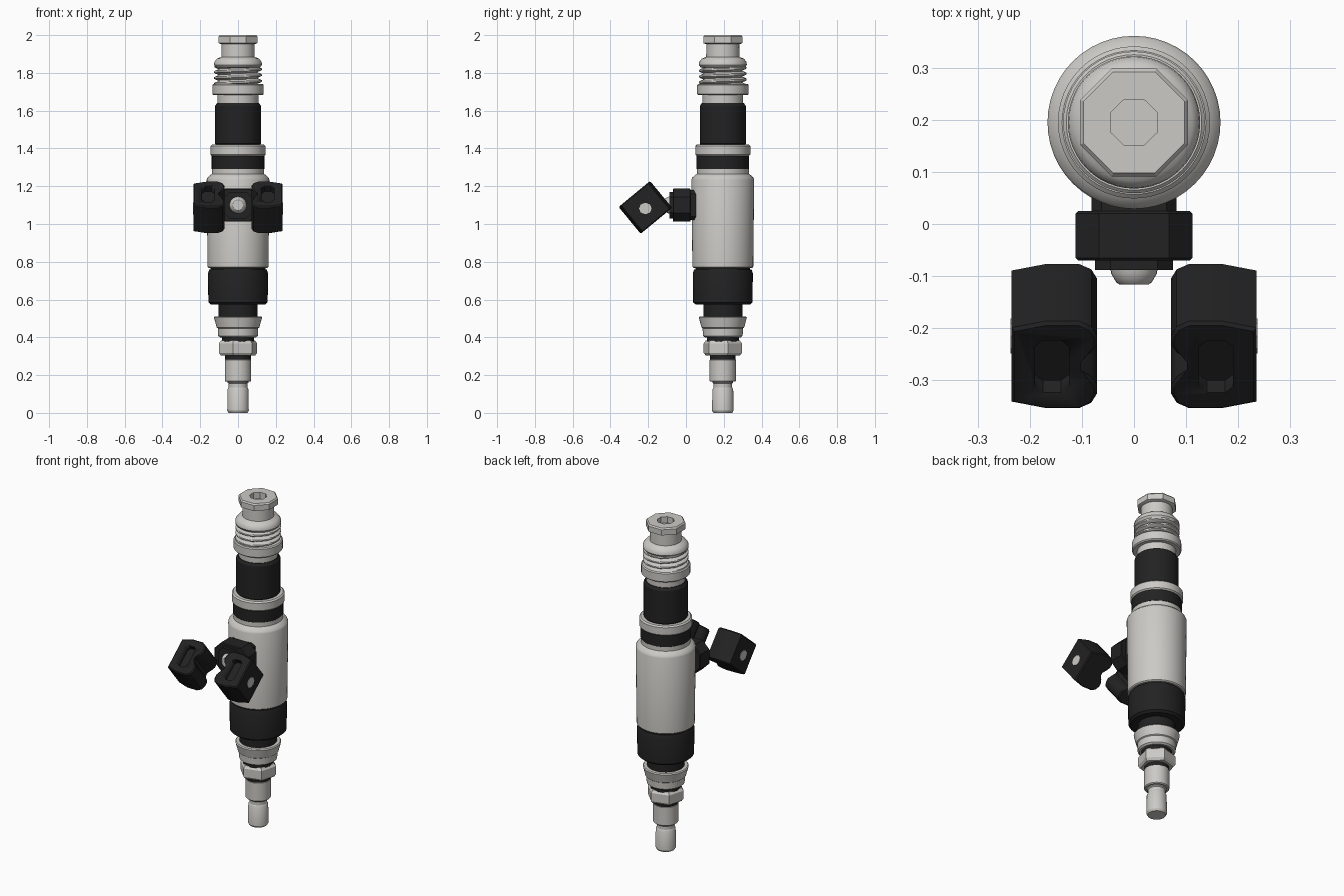
import bpy, bmesh, math
from mathutils import Vector

if "Cube" in bpy.data.objects:
    bpy.data.objects.remove(bpy.data.objects["Cube"])

AX = 0.195  # y position of the main barrel axis


def material(name, col):
    m = bpy.data.materials.new(name)
    m.diffuse_color = (*col, 1)
    m.use_nodes = True
    m.node_tree.nodes["Principled BSDF"].inputs["Base Color"].default_value = m.diffuse_color
    return m


SILVER = material("brushed silver", (0.60, 0.59, 0.56))
BLACK = material("matte black", (0.016, 0.016, 0.016))


def finish(bm, name, mat, angle=30):
    bmesh.ops.remove_doubles(bm, verts=bm.verts, dist=1e-5)
    bmesh.ops.recalc_face_normals(bm, faces=bm.faces)
    me = bpy.data.meshes.new(name)
    bm.to_mesh(me)
    bm.free()
    ob = bpy.data.objects.new(name, me)
    bpy.context.collection.objects.link(ob)
    me.materials.append(mat)
    bpy.ops.object.select_all(action='DESELECT')
    ob.select_set(True)
    bpy.context.view_layer.objects.active = ob
    bpy.ops.object.shade_smooth_by_angle(angle=math.radians(angle))
    return ob


def lathe(name, prof, mat, n=48, rot=0.0, place=lambda x, y, z: (x, y + AX, z)):
    """Revolve (radius, height) points; both ends are capped."""
    bm = bmesh.new()
    rings = []
    for r, z in prof:
        rings.append([bm.verts.new(place(r * math.cos(rot + 2 * math.pi * i / n),
                                         r * math.sin(rot + 2 * math.pi * i / n), z))
                      for i in range(n)])
    for a, b in zip(rings, rings[1:]):
        for i in range(n):
            j = (i + 1) % n
            bm.faces.new((a[i], a[j], b[j], b[i]))
    bm.faces.new(rings[0])
    bm.faces.new(rings[-1])
    return finish(bm, name, mat)


def band(name, r, z0, z1, mat, c=0.008, **k):
    """Cylinder with chamfered rims."""
    return lathe(name, [(r - c, z0), (r, z0 + c), (r, z1 - c), (r - c, z1)], mat, **k)


def prism(name, pts, d0, d1, place, mat, bevel=0.0):
    """Extrude a 2D outline between two depths, mapped by place(a, b, depth)."""
    bm = bmesh.new()
    lo = [bm.verts.new(place(a, b, d0)) for a, b in pts]
    hi = [bm.verts.new(place(a, b, d1)) for a, b in pts]
    bm.faces.new(lo)
    bm.faces.new(hi)
    n = len(pts)
    for i in range(n):
        j = (i + 1) % n
        bm.faces.new((lo[i], lo[j], hi[j], hi[i]))
    if bevel:
        es = [e for e in bm.edges if (e.verts[0] in lo) == (e.verts[1] in lo)]
        bmesh.ops.bevel(bm, geom=es, offset=bevel, segments=1, affect='EDGES')
    return finish(bm, name, mat)


# Lower tip and shaft
lathe("tip", [(0.050, 0), (0.057, 0.012), (0.055, 0.125), (0.049, 0.135), (0.049, 0.155),
              (0.055, 0.16), (0.055, 0.17)], SILVER)
band("lower_shaft", 0.070, 0.165, 0.285, SILVER, 0.005)
band("lower_seal", 0.068, 0.275, 0.31, BLACK, 0.003)
lathe("hex_nut", [(0.093, 0.303), (0.105, 0.318), (0.105, 0.368), (0.093, 0.383)],
      SILVER, n=6, rot=math.radians(15))
band("upper_seal", 0.085, 0.375, 0.41, BLACK, 0.003)
lathe("lower_cone", [(0.095, 0.40), (0.105, 0.408), (0.107, 0.448), (0.113, 0.452),
                     (0.127, 0.505), (0.122, 0.511)], SILVER)

# Black collar and main barrel
band("collar_neck", 0.103, 0.505, 0.59, BLACK, 0.004)
lathe("collar", [(0.143, 0.573), (0.157, 0.585), (0.159, 0.74), (0.152, 0.76)], BLACK)
band("barrel_gap", 0.145, 0.755, 0.78, BLACK, 0.002)
lathe("barrel", [(0.155, 0.767), (0.161, 0.773), (0.166, 1.235), (0.162, 1.245),
                 (0.146, 1.26), (0.138, 1.265), (0.138, 1.295)], SILVER)
band("black_stripe", 0.139, 1.29, 1.365, BLACK, 0.002)
band("upper_ring", 0.146, 1.36, 1.42, SILVER, 0.008)

# Grip, flange, thread and top
lathe("grip", [(0.115, 1.415), (0.122, 1.425), (0.122, 1.625), (0.112, 1.64)], BLACK)
band("grip_neck", 0.108, 1.63, 1.69, SILVER, 0.003)
band("flange", 0.136, 1.682, 1.742, SILVER, 0.006)
band("thread_core", 0.100, 1.735, 1.85, SILVER, 0.003)

bm = bmesh.new()  # helical thread surface
N, M, Z0, Z1, PITCH = 48, 24, 1.742, 1.835, 0.031
rows = []
for k in range(M + 1):
    z = Z0 + (Z1 - Z0) * k / M
    row = []
    for i in range(N):
        t = ((z - Z0) / PITCH - i / N) % 1.0
        r = 0.101 + 0.025 * min(1.0, 1.5 * (1 - abs(2 * t - 1)))
        a = 2 * math.pi * i / N
        row.append(bm.verts.new((r * math.cos(a), AX + r * math.sin(a), z)))
    rows.append(row)
for a, b in zip(rows, rows[1:]):
    for i in range(N):
        j = (i + 1) % N
        bm.faces.new((a[i], a[j], b[j], b[i]))
finish(bm, "thread", SILVER)

lathe("rounded_bead", [(0.10, 1.825), (0.118, 1.83), (0.127, 1.843), (0.125, 1.858),
                       (0.112, 1.875), (0.088, 1.885), (0.087, 1.96)], SILVER)
lathe("top_cap", [(0.100, 1.953), (0.112, 1.958), (0.112, 1.992), (0.105, 2.0), (0.048, 2.0),
                  (0.048, 1.962)], SILVER, n=8, rot=math.pi / 8)
# Round the octagonal cap's bore
bore = bpy.data.objects["top_cap"]
for v in bore.data.vertices:
    if math.hypot(v.co.x, v.co.y - AX) < 0.05:
        v.co.x *= 1.02

# Side bracket
ZB = 1.10


def facing(a, b, d):
    return (a, d, ZB + b)


def octagon(w, h, c):
    return [(w, -h + c), (w, h - c), (w - c, h), (-w + c, h),
            (-w, h - c), (-w, -h + c), (-w + c, -h), (w - c, -h)]


prism("bracket_foot", octagon(0.082, 0.08, 0.02), 0.02, 0.10, facing, BLACK)
prism("bracket_block", octagon(0.112, 0.088, 0.045), -0.07, 0.025, facing, BLACK, 0.005)
prism("bracket_plate", octagon(0.075, 0.07, 0.03), -0.088, -0.06, facing, BLACK)
lathe("front_knob", [(0.046, -0.08), (0.044, -0.095), (0.034, -0.112), (0.028, -0.116)],
      SILVER, n=24, place=lambda x, y, z: (x, z, ZB + y))

# Pair of tilted clamp jaws with rounded inner lobes and a slot in the front face
ANG = math.radians(39.5)
VDIR = Vector((0, math.cos(ANG), math.sin(ANG)))
UDIR = Vector((0, -math.sin(ANG), math.cos(ANG)))
MID = Vector((0, -0.215, 1.088))
half = [(0.235, 0.092), (0.17, 0.108), (0.105, 0.108), (0.082, 0.095), (0.071, 0.072),
        (0.071, 0.05), (0.082, 0.03), (0.108, 0.012)]
outline = half + [(a, -b) for a, b in reversed(half)]
slot = [(0.125, -0.05), (0.14, -0.065), (0.175, -0.065), (0.19, -0.05),
        (0.19, 0.05), (0.175, 0.065), (0.14, 0.065), (0.125, 0.05)]
for side, s in (("left", -1), ("right", 1)):
    def jaw(a, b, d, s=s):
        return MID + Vector((s * a, 0, 0)) + VDIR * b + UDIR * d
    body = prism(side + "_clamp_jaw", outline, -0.092, 0.092, jaw, BLACK, 0.006)
    cutter = prism(side + "_slot_cutter", slot, 0.055, 0.15, jaw, BLACK)
    cutter.hide_render = True
    cutter.hide_viewport = True
    mod = body.modifiers.new("slot", 'BOOLEAN')
    mod.object = cutter
    mod.operation = 'DIFFERENCE'
    mod.solver = 'EXACT'
    # silver screw seen on the outer face
    lathe(side + "_jaw_screw", [(0.034, 0.225), (0.034, 0.237)], SILVER, n=8,
          place=lambda x, y, z, s=s: (s * z, MID.y + x, MID.z - 0.006 + y * 0.9))
